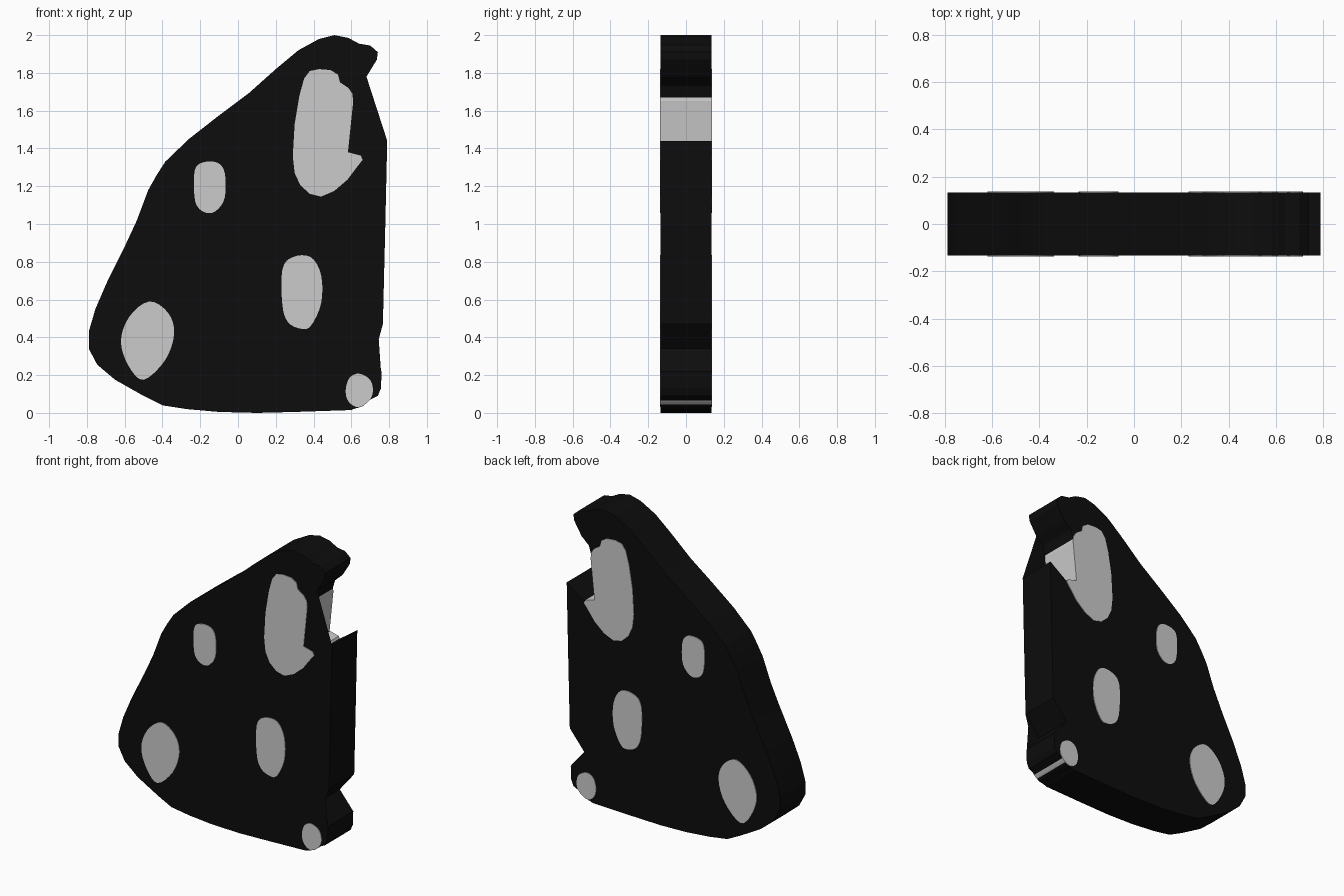
import bpy, bmesh

if "Cube" in bpy.data.objects:
    bpy.data.objects.remove(bpy.data.objects["Cube"])

D = 0.134  # half depth of the dark slab


def make_object(name, bm, mat=None):
    mesh = bpy.data.meshes.new(name)
    bm.to_mesh(mesh)
    bm.free()
    obj = bpy.data.objects.new(name, mesh)
    bpy.context.collection.objects.link(obj)
    if mat:
        mesh.materials.append(mat)
    return obj


def rounded(pts, steps=4):
    """Closed Catmull-Rom curve through a few points."""
    out, n = [], len(pts)
    for i in range(n):
        a, b, c, d = (pts[(i + k) % n] for k in (-1, 0, 1, 2))
        for s in range(steps):
            t = s / steps
            out.append(tuple(0.5 * (2 * q + (r - p) * t + (2 * p - 5 * q + 4 * r - w) * t * t
                                    + (3 * q - p - 3 * r + w) * t ** 3)
                             for p, q, r, w in zip(a, b, c, d)))
    return out


def slab(name, pts, half, mat=None):
    """Extrude an x-z profile through the depth."""
    bm = bmesh.new()
    face = bm.faces.new([bm.verts.new((x, -half, z)) for x, z in pts])
    ext = bmesh.ops.extrude_face_region(bm, geom=[face], use_keep_orig=True)
    moved = [v for v in ext["geom"] if isinstance(v, bmesh.types.BMVert)]
    bmesh.ops.translate(bm, verts=moved, vec=(0, 2 * half, 0))
    bmesh.ops.recalc_face_normals(bm, faces=bm.faces)
    return make_object(name, bm, mat)


def sheet(name, pts, mat):
    """Thin front-facing web that closes a notch."""
    bm = bmesh.new()
    face = bm.faces.new([bm.verts.new((x, -D, z)) for x, z in pts])
    face.normal_update()
    if face.normal.y > 0:
        face.normal_flip()
    return make_object(name, bm, mat)


black = bpy.data.materials.new("black")
black.diffuse_color = (0.004, 0.004, 0.004, 1)
black.use_nodes = True
black.node_tree.nodes["Principled BSDF"].inputs["Base Color"].default_value = black.diffuse_color

# Notches in the right edge, open at the back
upper_notch = [(.68, 1.78), (.625, 1.73), (.602, 1.65), (.574, 1.385), (.655, 1.345), (.79, 1.44)]
lower_notch = [(.767, .47), (.66, .34), (.76, .22)]

# Dark body
outline = [(.60, .015), (.3, .005), (.1, 0), (-.1, .005), (-.27, .02), (-.4, .04), (-.5, .09),
           (-.65, .175), (-.745, .255), (-.79, .34), (-.79, .43), (-.755, .55), (-.69, .70),
           (-.60, .88), (-.535, 1.02), (-.475, 1.18), (-.43, 1.26), (-.385, 1.33), (-.26, 1.45),
           (-.1, 1.575), (.06, 1.695), (.2, 1.82), (.32, 1.92), (.43, 1.98), (.51, 2.0),
           (.585, 1.985), (.64, 1.955), (.70, 1.945), (.74, 1.91), (.735, 1.87)]
outline += upper_notch + [(.78, 1.0)] + lower_notch
outline += [(.757, .13), (.74, .09), (.70, .07), (.66, .035), (.61, .02)]
slab("body", outline, D, black)

# Front webs over the notches
sheet("upper_web", upper_notch, black)
sheet("lower_web", [lower_notch[0], (.745, .39), (.757, .22), lower_notch[1]], black)

# Grey inlays running through the body
inlays = {
    "lower_left_inlay": [(-.47, .59), (-.37, .53), (-.338, .42), (-.385, .28), (-.50, .175),
                         (-.58, .25), (-.62, .38), (-.575, .51)],
    "upper_left_inlay": [(-.19, 1.325), (-.11, 1.325), (-.07, 1.27), (-.07, 1.14), (-.11, 1.075),
                         (-.155, 1.057), (-.205, 1.08), (-.23, 1.14), (-.23, 1.28)],
    "centre_inlay": [(.29, .825), (.385, .825), (.44, .73), (.44, .58), (.385, .46), (.33, .446),
                     (.265, .48), (.235, .57), (.235, .76)],
    "corner_inlay": [(.64, .208), (.70, .175), (.714, .11), (.69, .06), (.635, .03), (.585, .06),
                     (.57, .12), (.59, .185)],
}
for name, pts in inlays.items():
    slab(name, rounded(pts), D + 0.004)

# Large upper inlay follows the notch edge
slab("upper_right_inlay", [
    (.38, 1.81), (.43, 1.82), (.49, 1.815), (.53, 1.79), (.54, 1.75), (.585, 1.72), (.605, 1.69),
    (.61, 1.65), (.582, 1.38), (.65, 1.362), (.66, 1.34), (.625, 1.295), (.58, 1.235),
    (.51, 1.175), (.44, 1.145), (.38, 1.16), (.33, 1.205), (.30, 1.27), (.29, 1.36),
    (.30, 1.53), (.325, 1.68), (.35, 1.77)], D + 0.004)
